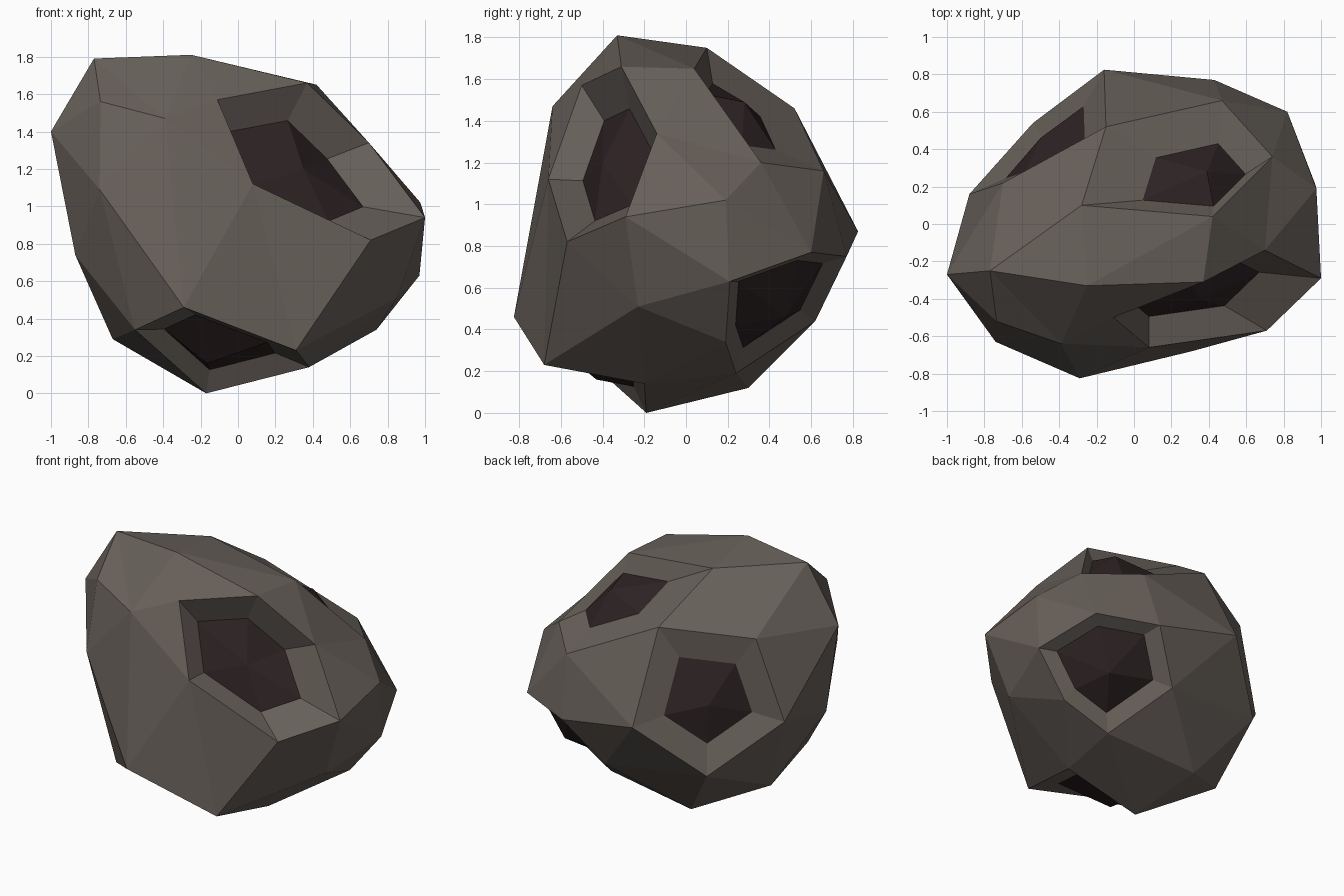
import bpy, bmesh
from mathutils import Vector

if "Cube" in bpy.data.objects:
    bpy.data.objects.remove(bpy.data.objects["Cube"])


def material(name, rgb):
    m = bpy.data.materials.new(name)
    m.diffuse_color = (*rgb, 1)
    m.use_nodes = True
    m.node_tree.nodes["Principled BSDF"].inputs["Base Color"].default_value = m.diffuse_color
    return m


CENTRE = Vector((0, 0, 0.9))
RADII = (1.0, 0.82, 0.9)

# Corner points of the faceted rock, from top to bottom
CORNERS = [
    (-.25, -.33, 1.81), (-.77, -.25, 1.79), (-.28, .10, 1.75), (.37, -.31, 1.66),
    (.42, .04, 1.65), (-.11, -.50, 1.57), (-.735, -.52, 1.56), (-.39, -.64, 1.47),
    (-.15, .52, 1.46), (-.70, .22, 1.41), (-1, -.27, 1.40), (.70, -.14, 1.34),
    (.74, .36, 1.20), (.47, .66, 1.16), (.08, -.66, 1.12), (-.74, -.63, 1.09),
    (.975, .19, 1.02), (1, -.29, .94), (-.16, .825, .87), (-.88, .16, .85),
    (.71, -.57, .82), (.82, .60, .77), (.43, .77, .75), (-.87, -.32, .74),
    (.97, .21, .63), (-.54, .54, .52), (.85, -.23, .51), (-.29, -.825, .46),
    (.20, .62, .44), (-.55, -.57, .34), (.74, .19, .34), (-.67, .01, .29),
    (.31, -.68, .23), (.42, .24, .19), (.38, -.20, .14), (-.25, .30, .12),
    (-.17, -.19, 0),
]
# Craters: middle of the rim, point the floor edge shrinks toward,
# how far it shrinks, and the raised middle of the floor
CRATERS = [
    ((.46, -.41, 1.24), (.08, -.20, 1.10), .36, (.35, -.40, 1.20)),      # front right
    ((-.165, -.41, .24), (-.12, -.36, .35), .36, (-.165, -.43, .16)),    # front underside
    ((.60, .44, .52), (.56, .36, .63), .28, (.61, .48, .46)),            # lower back right
    ((.24, .34, 1.44), (.43, .16, 1.38), .46, (.39, .28, 1.49)),         # top
    ((-.49, .45, 1.0), (-.42, .36, .97), .42, (-.50, .46, .98)),         # back left
]

# Wrap the points on a sphere to get the facets, then move them to their real places
bm = bmesh.new()


def sphere_vert(p):
    d = Vector(p) - CENTRE
    return bm.verts.new(Vector([d[i] / RADII[i] for i in range(3)]).normalized())


places = [(sphere_vert(p), Vector(p)) for p in CORNERS]
hubs = [sphere_vert(c[0]) for c in CRATERS]
bmesh.ops.convex_hull(bm, input=list(bm.verts))
for v, p in places:
    v.co = p

# Turn two facet edges on the front so that the ridges run outward
for a, b in ((0, 6), (15, 14)):
    edge = bm.edges.get((places[a][0], places[b][0]))
    if edge:
        bmesh.ops.rotate_edges(bm, edges=[edge])

# Replace the fan round each hub with sloping walls and a dark sunken floor
for hub, (_, focus, shrink, middle) in zip(hubs, CRATERS):
    rim_edges = []
    for f in hub.link_faces:
        vs = list(f.verts)
        i = vs.index(hub)
        rim_edges.append((vs[(i + 1) % 3], vs[(i + 2) % 3]))
    bmesh.ops.delete(bm, geom=[hub], context='VERTS')
    inner = {a: bm.verts.new(a.co.lerp(Vector(focus), shrink)) for a, b in rim_edges}
    bottom = bm.verts.new(middle)
    for a, b in rim_edges:
        bm.faces.new((a, b, inner[b], inner[a])).material_index = 0
        bm.faces.new((inner[a], inner[b], bottom)).material_index = 1

bmesh.ops.recalc_face_normals(bm, faces=list(bm.faces))
mesh = bpy.data.meshes.new("cratered_rock")
bm.to_mesh(mesh)
bm.free()
mesh.materials.append(material("grey brown stone", (.136, .116, .101)))
mesh.materials.append(material("dark crater floor", (.026, .016, .017)))
rock = bpy.data.objects.new("cratered_rock", mesh)
bpy.context.collection.objects.link(rock)
